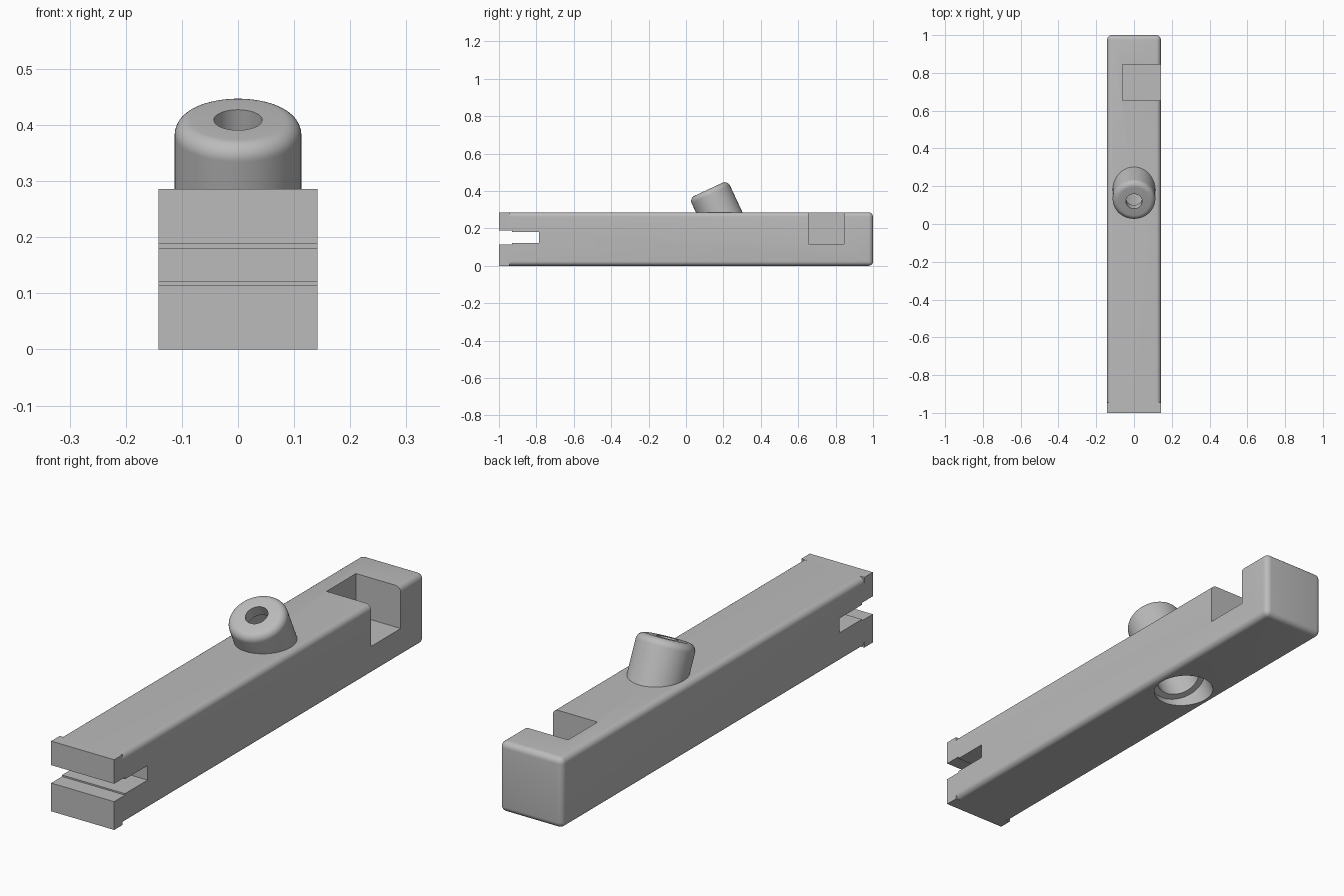
import bpy, bmesh, math
from mathutils import Matrix, Vector

TILT = math.radians(25)
CAP = Vector((0, 0.12, 0.409))      # centre of the nozzle's top face
HALF, TOP = 0.142, 0.286            # bar half width and height
SHOULDER = -0.945                   # where the square front head ends
RADIUS, LEDGE = 0.113, -0.366       # nozzle radius, depth of its lower end

if "Cube" in bpy.data.objects:
    bpy.data.objects.remove(bpy.data.objects["Cube"])

grey = bpy.data.materials.new("plain grey")
grey.use_nodes = True
grey.diffuse_color = (0.5, 0.5, 0.5, 1)
grey.node_tree.nodes["Principled BSDF"].inputs["Base Color"].default_value = (0.5, 0.5, 0.5, 1)


def make_object(name, bm):
    bmesh.ops.recalc_face_normals(bm, faces=bm.faces)
    mesh = bpy.data.meshes.new(name)
    bm.to_mesh(mesh)
    bm.free()
    mesh.materials.append(grey)
    ob = bpy.data.objects.new(name, mesh)
    bpy.context.collection.objects.link(ob)
    return ob


def box_mesh(low, high):
    low, high = Vector(low), Vector(high)
    bm = bmesh.new()
    bmesh.ops.create_cube(bm, size=1)
    bmesh.ops.scale(bm, vec=high - low, verts=bm.verts)
    bmesh.ops.translate(bm, vec=(low + high) / 2, verts=bm.verts)
    return bm


def lathe(name, profile, closed):
    """Spin (radius, height) points about the tilted nozzle axis."""
    bm = bmesh.new()
    verts = [bm.verts.new((r, 0, h)) for r, h in profile]
    ends = verts[1:] + verts[:1] if closed else verts[1:]
    edges = [bm.edges.new(pair) for pair in zip(verts, ends)]
    bmesh.ops.spin(bm, geom=verts + edges, cent=(0, 0, 0), axis=(0, 0, 1),
                   angle=math.tau, steps=64, use_duplicate=False)
    bmesh.ops.remove_doubles(bm, verts=bm.verts, dist=1e-5)
    bm.transform(Matrix.Translation(CAP) @ Matrix.Rotation(TILT, 4, "X"))
    return make_object(name, bm)


def combine(target, tool, operation):
    mod = target.modifiers.new(tool.name, "BOOLEAN")
    mod.operation, mod.object, mod.solver = operation, tool, "EXACT"
    activate(target)
    bpy.ops.object.modifier_apply(modifier=mod.name)
    bpy.data.objects.remove(tool)


def activate(ob):
    bpy.ops.object.select_all(action="DESELECT")
    ob.select_set(True)
    bpy.context.view_layer.objects.active = ob


# Bar with rounded long edges and a rounded back end
bm = box_mesh((-HALF, SHOULDER - 0.02, 0), (HALF, 1, TOP))
rounded = [e for e in bm.edges if any(v.co.y > 0 for v in e.verts)]
bmesh.ops.bevel(bm, geom=rounded, offset=0.024, segments=6, profile=0.5,
                affect="EDGES")
bar = make_object("bar", bm)

# Square front head
combine(bar, make_object("head", box_mesh((-HALF, -1, 0), (HALF, SHOULDER, TOP))), "UNION")

# Stepped front slot and the side notch
cuts = [("slot_mouth", (-1, -1.1, 0.115), (1, -0.93, 0.188)),
        ("slot", (-1, -1.1, 0.121), (1, -0.785, 0.18)),
        ("notch", (-0.06, 0.655, 0.116), (1, 0.845, 1))]
for name, low, high in cuts:
    combine(bar, make_object(name, box_mesh(low, high)), "DIFFERENCE")

# Slanted bore through the bar
bore = lathe("bore", [(0, -0.1), (RADIUS, -0.1), (RADIUS, -0.7), (0, -0.7)], False)
combine(bar, bore, "DIFFERENCE")

# Hollow nozzle with a rounded rim and a small opening
FILLET, WALL, HOLE, THICK = 0.03, 0.026, 0.043, 0.045
rim = [(RADIUS - FILLET + FILLET * math.sin(a), -FILLET + FILLET * math.cos(a))
       for a in (math.pi / 2 * i / 8 for i in range(9))]
nozzle = lathe("nozzle", [(HOLE, 0)] + rim + [
    (RADIUS, LEDGE), (RADIUS - WALL, LEDGE),
    (RADIUS - WALL, -THICK), (HOLE, -THICK)], True)

for ob in (bar, nozzle):
    activate(ob)
    bpy.ops.object.shade_smooth_by_angle(angle=math.radians(30))
